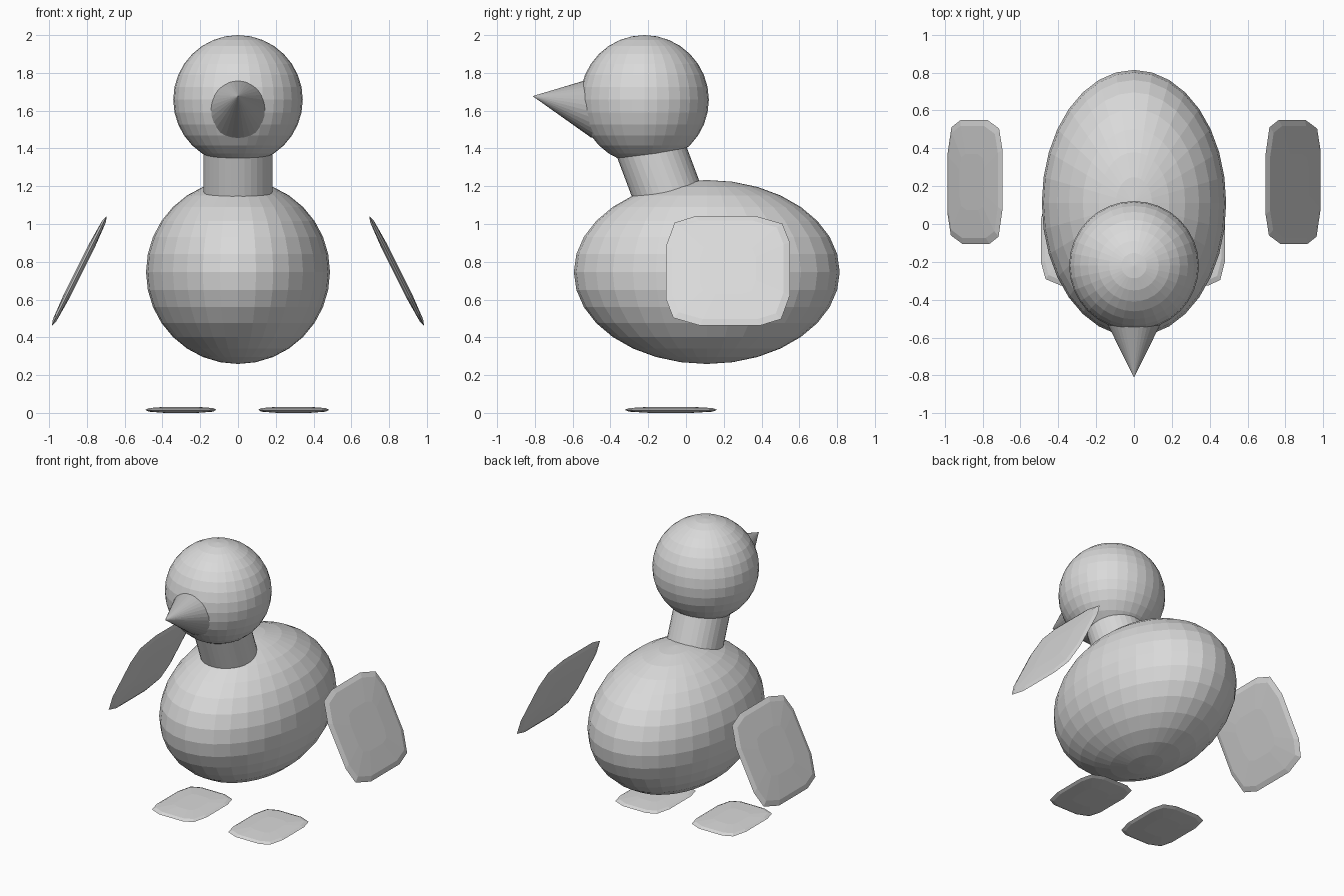
import bpy, bmesh, math
from mathutils import Vector

if "Cube" in bpy.data.objects:
    bpy.data.objects.remove(bpy.data.objects["Cube"])


def flat(name, value):
    m = bpy.data.materials.new(name)
    m.diffuse_color = (value, value, value, 1)
    m.use_nodes = True
    m.node_tree.nodes["Principled BSDF"].inputs["Base Color"].default_value = m.diffuse_color
    return m


light_grey = flat("light grey", 0.7)
beak_grey = flat("middle grey", 0.5)


def finish(name, mat):
    ob = bpy.context.object
    ob.name = name
    ob.data.materials.append(mat)
    return ob


def ball(name, loc, scale):
    bpy.ops.mesh.primitive_uv_sphere_add(segments=32, ring_count=16, radius=1, location=loc)
    ob = finish(name, light_grey)
    ob.scale = scale


def cone_between(name, a, b, r1, r2, mat):
    """Tapered round bar from point a (radius r1) to point b (radius r2)."""
    a, b = Vector(a), Vector(b)
    bpy.ops.mesh.primitive_cone_add(vertices=32, radius1=r1, radius2=r2,
                                    depth=(b - a).length, location=(a + b) / 2)
    ob = finish(name, mat)
    ob.rotation_euler = (b - a).to_track_quat('Z', 'Y').to_euler()


def pad(name, loc, half, tilt=0.0):
    """Thin rounded-square cushion with a sharp rim; half = half sizes."""
    quarter = [(1, 0.52), (0.88, 0.86), (0.45, 1)]
    outline = []
    for k in range(4):
        c, s = round(math.cos(k * math.pi / 2)), round(math.sin(k * math.pi / 2))
        outline += [(c * x - s * y, s * x + c * y) for x, y in quarter]
    bm = bmesh.new()
    # rings from the lower face, over the rim, to the upper face
    levels = [(0.45, -1), (0.9, -0.6), (1, 0), (0.9, 0.6), (0.45, 1)]
    rings = [[bm.verts.new((x * f * half[0], y * f * half[1], h * half[2]))
              for x, y in outline] for f, h in levels]
    n = len(outline)
    for lo, hi in zip(rings, rings[1:]):
        for i in range(n):
            j = (i + 1) % n
            bm.faces.new((lo[i], lo[j], hi[j], hi[i]))
    bm.faces.new(rings[0][::-1])
    bm.faces.new(rings[-1])
    me = bpy.data.meshes.new(name)
    bm.to_mesh(me)
    bm.free()
    ob = bpy.data.objects.new(name, me)
    me.materials.append(light_grey)
    bpy.context.collection.objects.link(ob)
    ob.location = loc
    ob.rotation_euler = (0, tilt, 0)


# body, neck and head
ball("body", (0, 0.11, 0.746), (0.487, 0.704, 0.487))
cone_between("neck", (0, -0.068, 1.08), (0, -0.222, 1.49), 0.182, 0.182, light_grey)
ball("head", (0, -0.22, 1.658), (0.343, 0.341, 0.342))

# beak, pointing forward and slightly up, its lower rim just clear of the head
cone_between("beak", (0, -0.472, 1.621), (0, -0.812, 1.677), 0.168, 0, beak_grey)

# wings and feet on both sides
slope = math.atan2(0.58, 0.29)
for side, word in ((-1, "right"), (1, "left")):
    pad(word + "_wing", (side * 0.84, 0.222, 0.752), (0.324, 0.328, 0.018), side * slope)
    pad(word + "_foot", (side * 0.298 - 0.004, -0.08, 0.016), (0.188, 0.245, 0.016))
